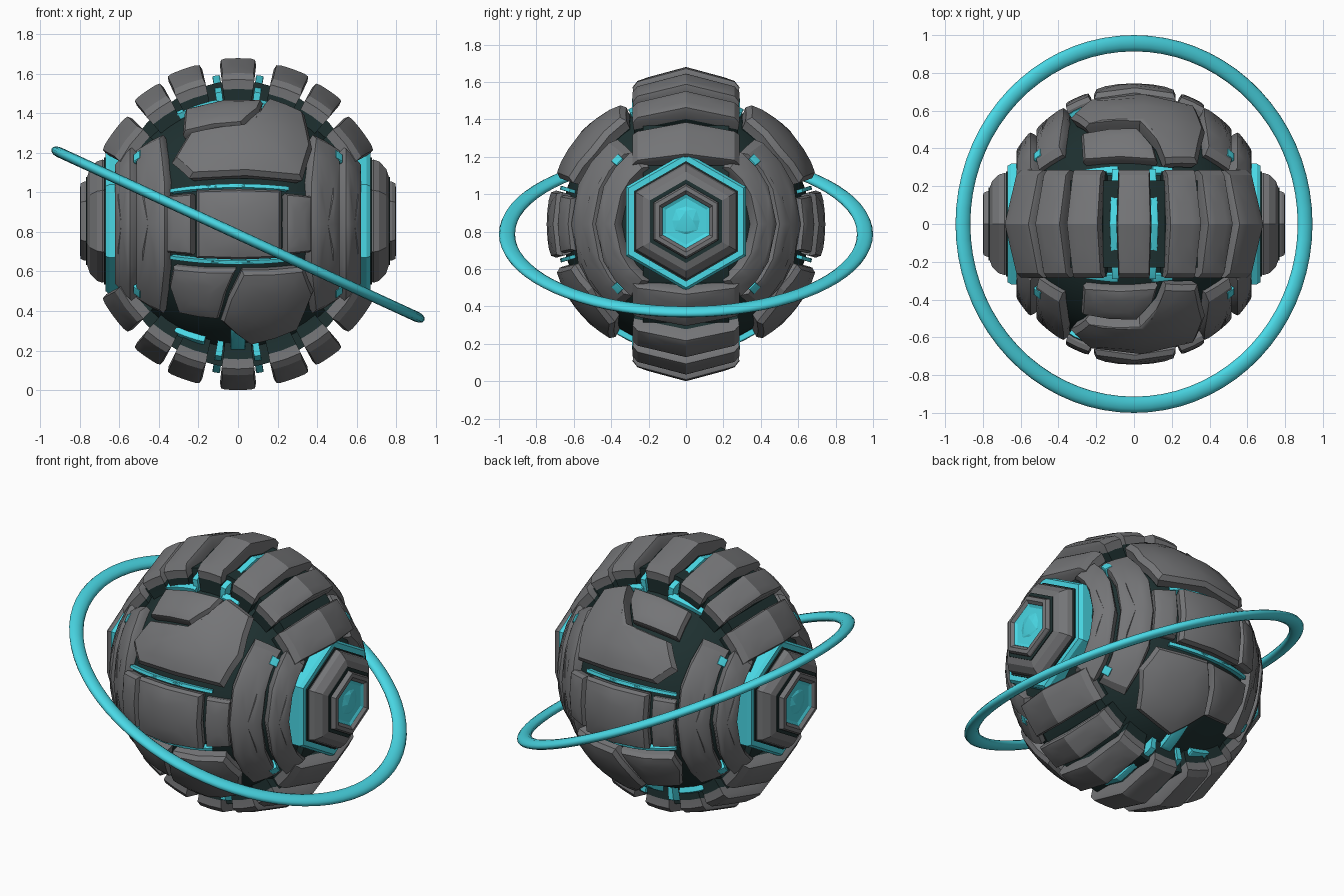
import bpy, bmesh, math
from math import sin, cos, radians, sqrt, pi
from mathutils import Vector

if "Cube" in bpy.data.objects:
    bpy.data.objects.remove(bpy.data.objects["Cube"])

CZ = 0.84  # height of the body centre


def mat(name, rgb):
    m = bpy.data.materials.new(name)
    m.diffuse_color = (*rgb, 1)
    m.use_nodes = True
    m.node_tree.nodes["Principled BSDF"].inputs["Base Color"].default_value = m.diffuse_color
    return m


STONE = mat("grey stone", (0.175, 0.177, 0.184))
DARK = mat("dark teal core", (0.013, 0.03, 0.03))
GLOW = mat("cyan glow", (0.068, 0.69, 0.79))


def finish(name, bm, materials, angle=28):
    bmesh.ops.recalc_face_normals(bm, faces=bm.faces)
    me = bpy.data.meshes.new(name)
    bm.to_mesh(me)
    bm.free()
    ob = bpy.data.objects.new(name, me)
    bpy.context.collection.objects.link(ob)
    for m in materials:
        me.materials.append(m)
    bpy.ops.object.select_all(action='DESELECT')
    ob.select_set(True)
    bpy.context.view_layer.objects.active = ob
    bpy.ops.object.shade_smooth_by_angle(angle=radians(angle))
    return ob


# Maps from two surface coordinates and a radius to a point on the body
def front_map(x, phi, r):      # x position, angle above the equator
    s = x / 0.73
    c = sqrt(1 - s * s)
    p = radians(phi)
    return Vector((s, -c * cos(p), c * sin(p))) * r


def band_map(phi, y, r):       # angle around the y axis, y position; roof-shaped
    p, q = radians(phi), r - 0.27 * abs(y)
    return Vector((q * cos(p), y, q * sin(p)))


def side_map(theta, phi, r):   # angle away from the x axis, angle above the front
    t, p = radians(theta), radians(phi)
    return Vector((cos(t), -sin(t) * cos(p), sin(t) * sin(p))) * r


def plate(name, outline, fmap, r_in, r_out, material=STONE, split=2, flip=(1, 1), lip=0.028,
          root=0.05):
    """Curved slab of shrinking loops laid on the body; its buried root is dark."""
    pts = []
    for i, a in enumerate(outline):
        b = outline[(i + 1) % len(outline)]
        pts += [(a[0] + (b[0] - a[0]) * k / split, a[1] + (b[1] - a[1]) * k / split)
                for k in range(split)]
    cx = sum(p[0] for p in pts) / len(pts)
    cy = sum(p[1] for p in pts) / len(pts)
    bm = bmesh.new()

    def vert(a, b, r):
        v = fmap(a, b, r)
        return bm.verts.new((v.x * flip[0], v.y * flip[1], v.z + CZ))

    steps = [(0.97, r_in), (1, r_out - lip), (0.91, r_out - lip * 0.15), (0.7, r_out),
             (0.4, r_out)]
    if material == STONE:
        steps.insert(1, (0.98, r_out - lip - root))
    loops = [[vert(cx + (a - cx) * k, cy + (b - cy) * k, r) for a, b in pts] for k, r in steps]
    n = len(pts)
    for level, (lo, hi) in enumerate(zip(loops, loops[1:])):
        for i in range(n):
            f = bm.faces.new((lo[i], lo[(i + 1) % n], hi[(i + 1) % n], hi[i]))
            f.material_index = 1 if level == 0 and material == STONE else 0
    top = vert(cx, cy, r_out)
    low = vert(cx, cy, r_in)
    for i in range(n):
        bm.faces.new((loops[-1][i], loops[-1][(i + 1) % n], top))
        bm.faces.new((loops[0][(i + 1) % n], loops[0][i], low))
    return finish(name, bm, [material, DARK] if material == STONE else [material])


def rect(a0, a1, b0, b1):
    return [(a0, b0), (a1, b0), (a1, b1), (a0, b1)]


def hex_lathe(name, profile, sx, material):
    """Six-sided turned part around the x axis; profile is (radius, x)."""
    bm = bmesh.new()
    loops = [[bm.verts.new((sx * x, r * sin(k * pi / 3), CZ + 0.015 + r * cos(k * pi / 3)))
              for k in range(6)] for r, x in profile]
    for lo, hi in zip(loops, loops[1:]):
        for i in range(6):
            bm.faces.new((lo[i], lo[(i + 1) % 6], hi[(i + 1) % 6], hi[i]))
    bm.faces.new(loops[0])
    bm.faces.new(loops[-1])
    return finish(name, bm, [material], 20)


# Dark core and the raised hoop under the block band
bm = bmesh.new()
bmesh.ops.create_icosphere(bm, subdivisions=4, radius=0.665)
bmesh.ops.translate(bm, verts=bm.verts, vec=(0, 0, CZ))
finish("core", bm, [DARK])
bm = bmesh.new()
bmesh.ops.create_cone(bm, cap_ends=True, segments=40, radius1=0.725, radius2=0.725, depth=0.46)
for v in bm.verts:
    v.co = Vector((v.co.x * 0.9, v.co.z, v.co.y + CZ))
finish("core_hoop", bm, [DARK])

# Band of blocks over the top and underneath
spans = [(83.5, 96.5, 0.84)]
for a, b, r in ((64, 77, 0.832), (49.5, 61.5, 0.818), (28, 45, 0.785)):
    spans += [(a, b, r), (180 - b, 180 - a, r)]
for a, b, r in spans:
    for side, s in (("top", 1), ("bottom", -1)):
        w = 0.285
        m = (a + b) / 2
        shape = [(s * a, -w), (s * b, -w), (s * b, 0), (s * b, w), (s * a, w), (s * a, 0)]
        plate("band_block_%s_%d" % (side, m), shape, band_map, 0.66, r, split=2, lip=0.03)

# Glowing seams between the middle blocks
for s, side in ((1, "top"), (-1, "bottom")):
    for m in (81.6, 98.4):
        roof = [(s * (m + d), y) for d, y in
                ((-1.5, -0.29), (1.5, -0.29), (1.5, 0), (1.5, 0.29), (-1.5, 0.29), (-1.5, 0))]
        plate("band_seam_" + side, roof, band_map, 0.62, 0.76, GLOW, lip=0.008)

big_upper = [(-0.25, 20), (0.33, 20), (0.38, 38), (0.34, 60), (0.17, 63), (0.13, 54),
             (0.03, 43), (-0.26, 41), (-0.34, 29)]
small_upper = [(-0.29, 44), (0.02, 45), (0.11, 55), (0.13, 62), (-0.28, 60)]
left_lower = [(-0.34, -20), (-0.01, -19), (-0.06, -29), (-0.10, -43), (-0.31, -44), (-0.36, -30)]
right_lower = [(0.02, -19), (0.34, -20), (0.39, -34), (0.31, -54), (0.06, -58), (-0.09, -43),
               (-0.05, -31)]
slab = [(43.5, -53), (57, -51), (59.5, -22), (59.5, 22), (57, 51), (43.5, 53), (43.5, 24), (43.5, -24)]
inner_slab = [(31, -57), (42, -57), (42, -27), (42, 27), (42, 57), (31, 57), (31, 27), (31, -27)]

for face, sy in (("front", 1), ("back", -1)):
    f = (1, sy)
    # Large armour plates
    plate(face + "_upper_plate", big_upper, front_map, 0.6, 0.748, flip=f)
    plate(face + "_upper_small_plate", small_upper, front_map, 0.6, 0.73, flip=f)
    plate(face + "_lower_left_plate", left_lower, front_map, 0.6, 0.728, flip=f)
    plate(face + "_lower_right_plate", right_lower, front_map, 0.6, 0.742, flip=f)
    # Equator row
    plate(face + "_middle_plate", rect(-0.215, 0.225, -14.5, 14.5), front_map, 0.6, 0.745, flip=f)
    plate(face + "_middle_left_block", rect(-0.365, -0.235, -13.5, 13.5), front_map, 0.6, 0.735, flip=f)
    plate(face + "_middle_right_block", rect(0.245, 0.375, -13.5, 13.5), front_map, 0.6, 0.735, flip=f)
    # Glowing seams around the plates
    for p in (16.2, -16.2):
        plate(face + "_equator_seam", rect(-0.36, 0.27, p - 0.9, p + 0.9), front_map,
              0.6, 0.7, GLOW, split=8, flip=f, lip=0.004)
    for p, ends in ((65, ((-0.36, -0.09), (0.1, 0.22))), (-64, ((-0.34, -0.18),))):
        for x0, x1 in ends:
            plate(face + "_band_edge_seam", rect(x0, x1, p - 1.8, p + 1.8), front_map,
                  0.6, 0.695, GLOW, split=4, flip=f, lip=0.006)
    plate(face + "_lower_glow", rect(-0.04, 0.04, -67, -50), front_map, 0.6, 0.695, GLOW,
          flip=f, lip=0.006)
    # Side slabs in two steps, with small glow marks set between them
    for side, sx in (("right", 1), ("left", -1)):
        g = (sx, sy)
        plate("%s_%s_outer_slab" % (face, side), slab, side_map, 0.58, 0.722, flip=g)
        plate("%s_%s_inner_slab" % (face, side), inner_slab, side_map, 0.56, 0.735, flip=g)
        for p in (43, -43):
            plate("%s_%s_slab_glow" % (face, side), rect(42.5, 46.5, p - 3, p + 3), side_map,
                  0.6, 0.722, GLOW, flip=g, lip=0.005)

# Hexagonal side caps with a dark groove, a glowing socket and a gem
for side, sx in (("right", 1), ("left", -1)):
    hex_lathe(side + "_glow_hexagon", [(0.37, 0.55), (0.37, 0.65), (0.355, 0.67), (0.1, 0.67)], sx, GLOW)
    hex_lathe(side + "_cap_shadow_gap", [(0.322, 0.66), (0.322, 0.678), (0.29, 0.68)], sx, DARK)
    hex_lathe(side + "_cap", [(0.29, 0.64), (0.312, 0.685), (0.302, 0.715), (0.265, 0.75),
                              (0.22, 0.765), (0.215, 0.735), (0.14, 0.72)], sx, STONE)
    hex_lathe(side + "_cap_groove", [(0.223, 0.72), (0.223, 0.769), (0.195, 0.77), (0.14, 0.72)],
              sx, DARK)
    hex_lathe(side + "_inner_cap", [(0.202, 0.74), (0.2, 0.78), (0.19, 0.797), (0.165, 0.8),
                                    (0.148, 0.785), (0.143, 0.775)], sx, STONE)
    hex_lathe(side + "_socket_glow", [(0.14, 0.74), (0.145, 0.785), (0.125, 0.776)], sx, GLOW)
    bm = bmesh.new()
    bmesh.ops.create_icosphere(bm, subdivisions=2, radius=0.115)
    for v in bm.verts:
        v.co = Vector((sx * 0.735 + v.co.x * 0.5, v.co.y, v.co.z + CZ + 0.02))
    finish(side + "_gem", bm, [GLOW], 10)

# Tilted orbit ring with a flattened section
bm = bmesh.new()
N, M, tilt = 72, 12, radians(24.7)
rows = []
for i in range(N):
    a = 2 * pi * i / N
    row = []
    for j in range(M):
        b = 2 * pi * j / M
        k = 0.043 * cos(b)
        x, y, h = (0.997 + k) * cos(a), (0.957 + k) * sin(a), 0.026 * sin(b)
        row.append(bm.verts.new((x * cos(tilt) + h * sin(tilt), y,
                                 0.787 - x * sin(tilt) + h * cos(tilt))))
    rows.append(row)
for i in range(N):
    for j in range(M):
        p, q = rows[i], rows[(i + 1) % N]
        bm.faces.new((p[j], q[j], q[(j + 1) % M], p[(j + 1) % M]))
finish("orbit_ring", bm, [GLOW], 60)
